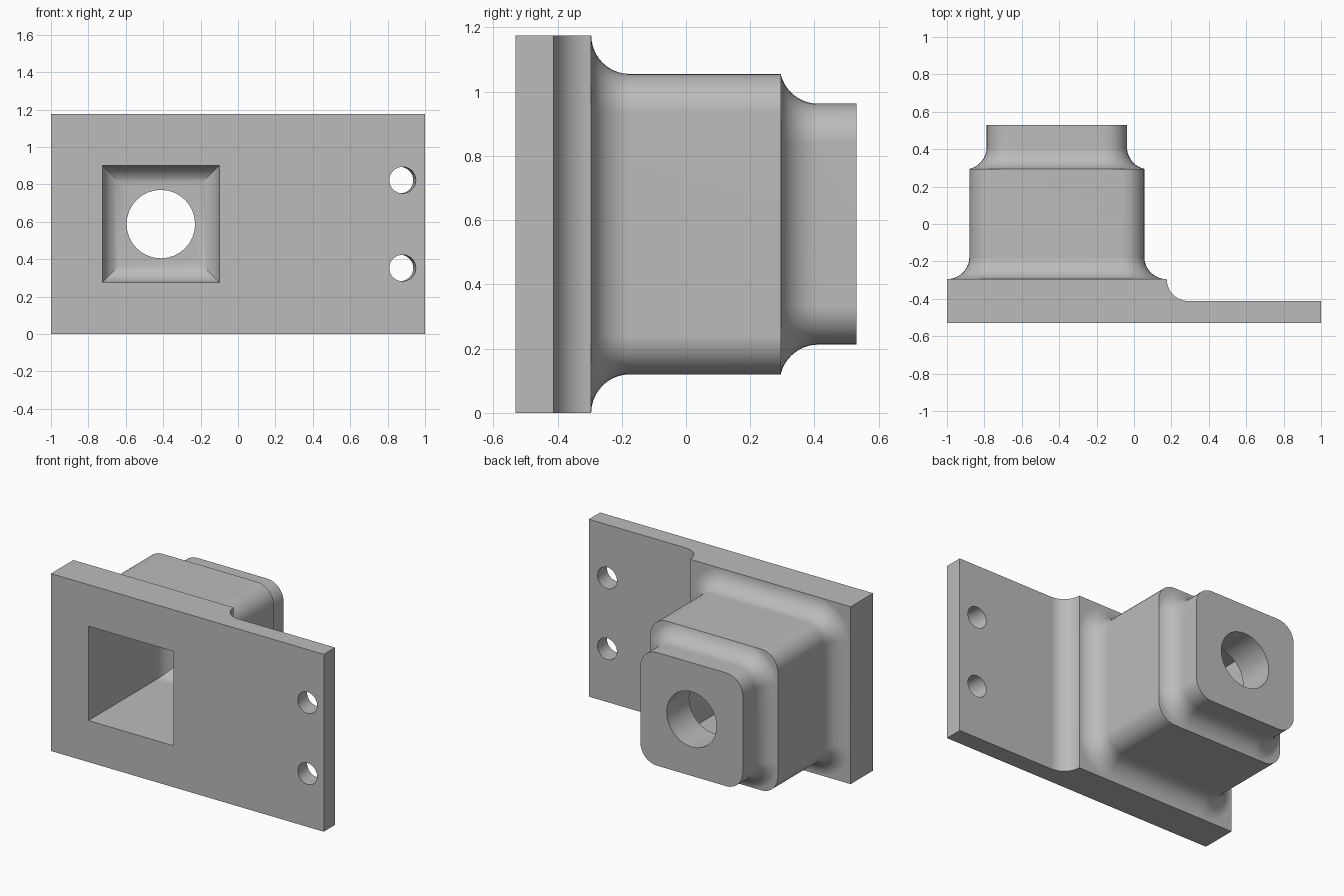
import bpy, bmesh
from math import sin, cos, pi, asin
from mathutils import Vector

cube = bpy.data.objects.get("Cube")
if cube:
    bpy.data.objects.remove(cube, do_unlink=True)

CX, CZ = -0.4125, 0.5875      # housing axis
FRONT, BACK = -0.53, 0.53
PLATE, STEP = -0.295, 0.295   # rear of thick plate, rear of main box
R = 0.12                      # common fillet radius
STEPS = 10

grey = bpy.data.materials.new("plain grey")
grey.use_nodes = True
grey.diffuse_color = (0.5, 0.5, 0.5, 1)
grey.node_tree.nodes["Principled BSDF"].inputs["Base Color"].default_value = (0.5, 0.5, 0.5, 1)


def loft(name, rings):
    """Closed solid through rings that have equal point counts."""
    bm = bmesh.new()
    loops = [[bm.verts.new(p) for p in ring] for ring in rings]
    for a, b in zip(loops, loops[1:]):
        for i in range(len(a)):
            j = (i + 1) % len(a)
            bm.faces.new((a[i], a[j], b[j], b[i]))
    bm.faces.new(loops[0])
    bm.faces.new(loops[-1])
    bmesh.ops.recalc_face_normals(bm, faces=bm.faces)
    mesh = bpy.data.meshes.new(name)
    bm.to_mesh(mesh)
    bm.free()
    obj = bpy.data.objects.new(name, mesh)
    bpy.context.collection.objects.link(obj)
    mesh.materials.append(grey)
    return obj


def square(y, half, r=0.0):
    """Square ring around the housing axis, with rounded corners if r > 0."""
    pts = []
    n = 8 if r else 0
    for k in range(4):
        for i in range(n + 1):
            a = k * pi / 2 + (i / n * pi / 2 if n else 0)
            mid = k * pi / 2 + pi / 4
            sx = 1 if cos(mid) > 0 else -1
            sz = 1 if sin(mid) > 0 else -1
            pts.append(Vector((CX + sx * (half - r) + r * cos(a), y,
                               CZ + sz * (half - r) + r * sin(a))))
    return pts


def drill(name, start, end, r):
    """Cylinder whose end circles lie in planes facing y."""
    circle = [(r * cos(i * pi / 16), r * sin(i * pi / 16)) for i in range(32)]
    return loft(name, [[Vector(c) + Vector((u, 0, v)) for u, v in circle]
                       for c in (start, end)])


def combine(target, tool, operation):
    mod = target.modifiers.new("join", "BOOLEAN")
    mod.operation = operation
    mod.solver = "EXACT"
    mod.object = tool
    bpy.context.view_layer.objects.active = target
    bpy.ops.object.modifier_apply(modifier=mod.name)
    bpy.data.objects.remove(tool, do_unlink=True)


# Mounting plate: thick part, concave step, thin flange
thin, edge = -0.412, 0.175
rad = PLATE - thin
arc = [(edge + rad - rad * cos(t), PLATE - rad * sin(t))
       for t in (i / STEPS * pi / 2 for i in range(STEPS + 1))]
profile = [(-1, FRONT), (1, FRONT), (1, thin)] + arc[::-1] + [(-1, PLATE)]
bracket = loft("mounting_bracket", [[Vector((x, y, z)) for x, y in profile]
                                    for z in (0, 2 * CZ)])

# Housing: root fillet, main box, second fillet, end cap
box, cap = 0.4675, 0.375
rings = [square(PLATE - 0.05, box + R - 0.0015, 2 * R)]
for i in range(STEPS + 1):
    t = i / STEPS * pi / 2
    off = R - R * sin(t)
    rings.append(square(PLATE + R - R * cos(t), box + min(off, R - 0.0015), R + off))
rings.append(square(STEP, box, R))
t0 = asin(1 - (box - cap - 0.001) / R)
for i in range(STEPS + 1):
    t = t0 + i / STEPS * (pi / 2 - t0)
    off = R - R * sin(t)
    rings.append(square(STEP + R * cos(t0) - R * cos(t), cap + off, R + off))
rings.append(square(BACK, cap, R))
combine(bracket, loft("housing", rings), "UNION")

# Square pocket with a rounded floor
pocket = 0.3125
rings = [square(FRONT - 0.1, pocket)]
for i in range(STEPS + 1):
    t = i / STEPS * pi / 2
    rings.append(square(STEP - R + R * sin(t), pocket - R + R * cos(t)))
combine(bracket, loft("pocket_cutter", rings), "DIFFERENCE")

# Round bore through the cap
combine(bracket, drill("bore_cutter", (CX, 0.1, CZ), (CX, 0.7, CZ), 0.183), "DIFFERENCE")

# Two slightly slanted bolt holes
slant = 0.12
for z in (CZ - 0.235, CZ + 0.235):
    combine(bracket, drill("bolt_cutter", (0.88 + 0.1 * slant, FRONT - 0.1, z),
                           (0.88 - 0.3 * slant, FRONT + 0.3, z), 0.071), "DIFFERENCE")

# Smooth fillets, crisp edges
bpy.ops.object.select_all(action="DESELECT")
bracket.select_set(True)
bpy.context.view_layer.objects.active = bracket
bpy.ops.object.shade_smooth_by_angle(angle=pi / 6)
weighted = bracket.modifiers.new("even shading", "WEIGHTED_NORMAL")
weighted.keep_sharp = True
